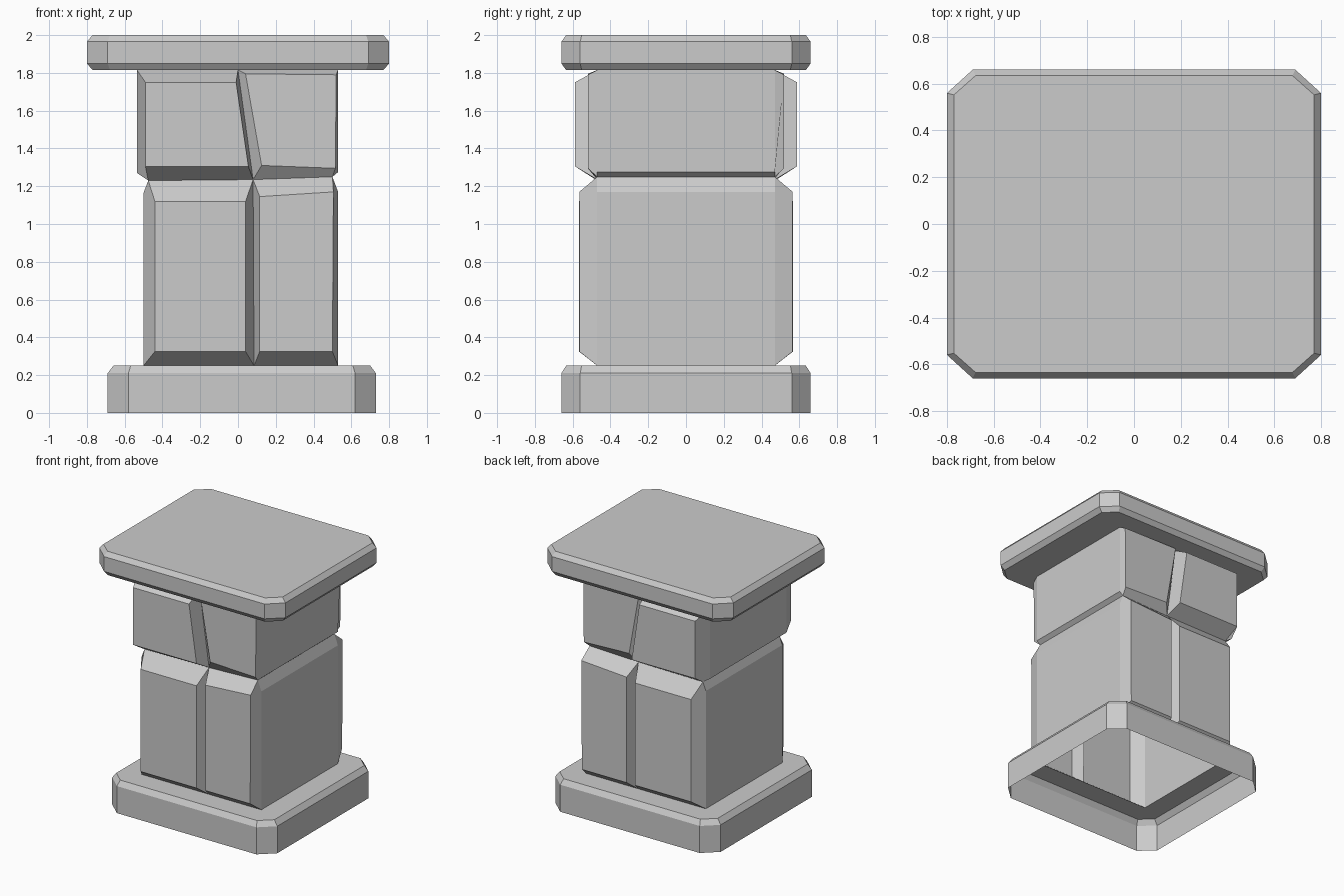
import bpy

if "Cube" in bpy.data.objects:
    bpy.data.objects.remove(bpy.data.objects["Cube"])

YD = 0.47   # depth of the joints between stones


def make(name, verts, faces):
    me = bpy.data.meshes.new(name)
    me.from_pydata(verts, [], faces)
    me.update()
    ob = bpy.data.objects.new(name, me)
    bpy.context.collection.objects.link(ob)
    return ob


def octagon(x0, x1, y, z, inset=0.0):
    # rectangle with clipped corners, counter-clockwise from the front left
    x0, x1, y = x0 + inset, x1 - inset, y - inset * 0.85
    cx, cy = 0.11 - inset * 0.6, 0.10 - inset * 0.6
    return [(x0 + cx, -y, z), (x1 - cx, -y, z), (x1, -y + cy, z), (x1, y - cy, z),
            (x1 - cx, y, z), (x0 + cx, y, z), (x0, y - cy, z), (x0, -y + cy, z)]


def slab(name, rings, hole, z, ring_at_top):
    # stacked octagon rings, with a ledge running in to the column
    verts = [v for r in rings for v in r]
    faces = []
    for k in range(len(rings) - 1):
        for i in range(8):
            j = (i + 1) % 8
            faces.append((k * 8 + i, k * 8 + j, k * 8 + 8 + j, k * 8 + 8 + i))
    n = len(verts)
    x0, x1 = hole
    verts += [(x0, -YD, z), (x1, -YD, z), (x1, YD, z), (x0, YD, z)]
    o = n - 8 if ring_at_top else 0
    ledge = []
    for c in range(4):
        d = (c + 1) % 4
        ledge.append((o + 2 * c, o + 2 * c + 1, n + d, n + c))
        ledge.append((o + 2 * c + 1, o + (2 * c + 2) % 8, n + d))
    if not ring_at_top:
        ledge = [f[::-1] for f in ledge]
        faces.append(tuple(range(n - 8, n)))
    return make(name, verts, faces + ledge)


def stone(name, face, depth, outer):
    # raised face (4 points) with bevels back to the joint outline (4 or 5 points);
    # both lists run counter-clockwise from bottom left
    for s, side in ((-1, "front"), (1, "back")):
        verts = [(x, s * depth, z) for x, z in face]
        verts += [(x, s * YD, z) for x, z in outer[:4]]
        faces = [[0, 1, 2, 3], [4, 5, 1, 0], [6, 7, 3, 2]]
        right, left = [5, 6, 2, 1], [7, 4, 0, 3]
        kink_x, kink_z = outer[4]
        verts.append((kink_x, s * YD, kink_z))
        if kink_x > 0:
            right.insert(1, 8)
        else:
            left.insert(1, 8)
        faces += [right, left]
        if s > 0:
            faces = [f[::-1] for f in faces]
        make(side + "_" + name, verts, faces)


def side_wall(name, profile, flip):
    verts = [(x, y, z) for x, z in profile for y in (-YD, YD)]
    faces = [(2 * i, 2 * i + 1, 2 * i + 3, 2 * i + 2) for i in range(len(profile) - 1)]
    make(name, verts, [f[::-1] for f in faces] if flip else faces)


# plinth, open underneath
slab("base", [octagon(-0.69, 0.73, 0.66, 0), octagon(-0.69, 0.73, 0.66, 0.21),
              octagon(-0.69, 0.73, 0.66, 0.25, 0.03)], (-0.5, 0.53), 0.25, True)

# cap slab
slab("cap", [octagon(-0.8, 0.8, 0.66, 1.815, 0.03), octagon(-0.8, 0.8, 0.66, 1.85),
             octagon(-0.8, 0.8, 0.66, 1.965), octagon(-0.8, 0.8, 0.66, 2.0, 0.03)],
     (-0.535, 0.53), 1.815, False)

# four stones on the front, repeated on the back
mid = (0.08, 1.235)
stone("lower_left_stone",
      [(-0.44, 0.325), (0.04, 0.325), (0.04, 1.12), (-0.44, 1.12)], 0.567,
      [(-0.5, 0.25), (0.085, 0.25), mid, (-0.475, 1.23), (-0.5, 1.165)])
stone("lower_right_stone",
      [(0.115, 0.325), (0.5, 0.325), (0.505, 1.17), (0.115, 1.145)], 0.565,
      [(0.085, 0.25), (0.53, 0.25), (0.5, 1.25), mid, (0.53, 1.17)])
stone("upper_left_stone",
      [(-0.49, 1.305), (0.055, 1.305), (-0.01, 1.75), (-0.49, 1.75)], 0.588,
      [(-0.475, 1.23), mid, (0.0, 1.815), (-0.535, 1.815), (-0.535, 1.27)])
stone("upper_right_stone",
      [(0.125, 1.31), (0.515, 1.295), (0.52, 1.79), (0.04, 1.795)], 0.52,
      [mid, (0.5, 1.25), (0.53, 1.815), (0.0, 1.815), (0.53, 1.275)])

# flat sides of the column
side_wall("left_wall", [(-0.5, 0.25), (-0.5, 1.165), (-0.475, 1.23),
                        (-0.535, 1.27), (-0.535, 1.815)], True)
side_wall("right_wall", [(0.53, 0.25), (0.53, 1.17), (0.5, 1.25),
                         (0.53, 1.275), (0.53, 1.815)], False)
